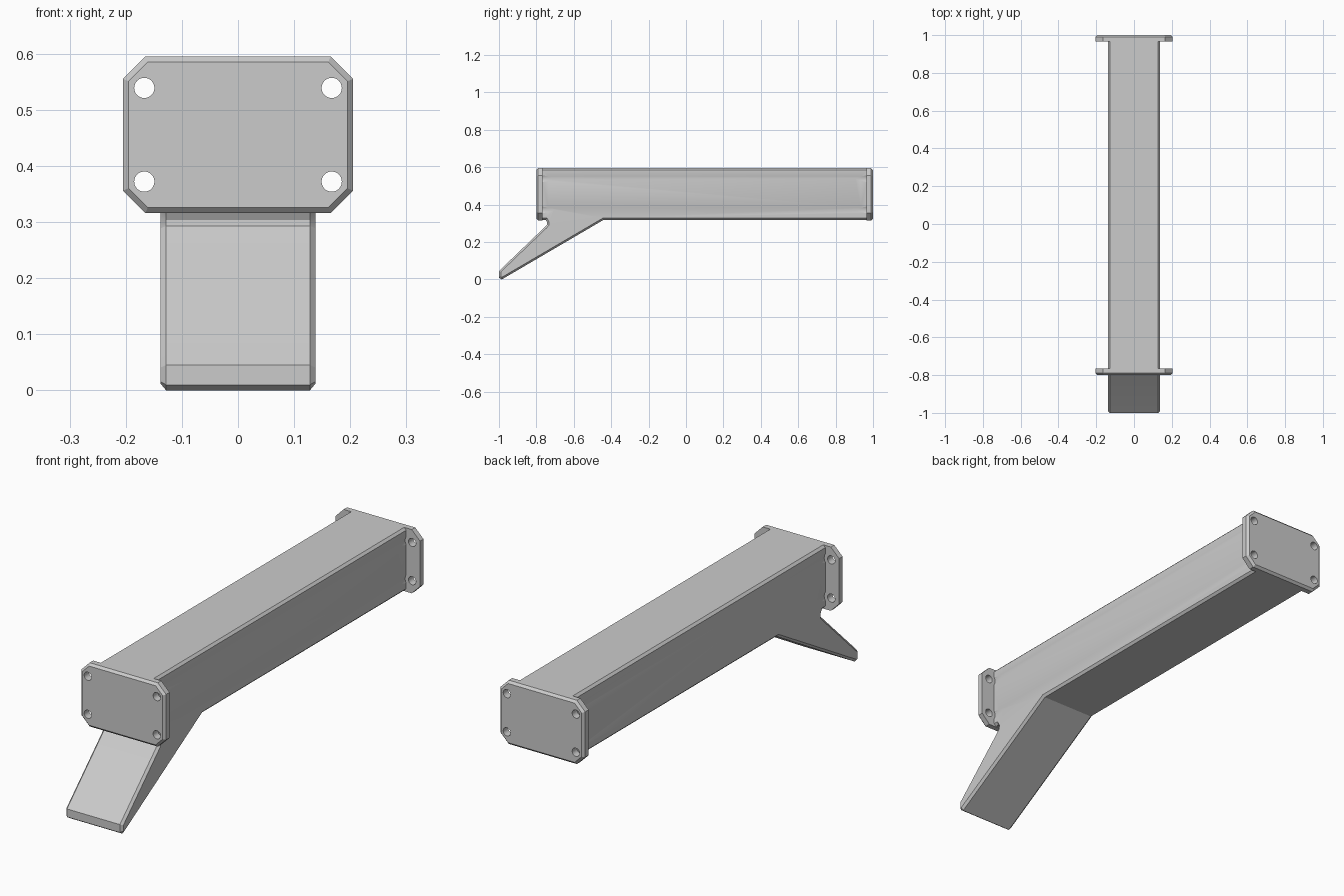
import bpy, bmesh, math
from mathutils import Matrix

cube = bpy.data.objects.get("Cube")
if cube:
    bpy.data.objects.remove(cube)

grey = bpy.data.materials.new("light_grey")
grey.use_nodes = True
colour = (0.6, 0.6, 0.6, 1)
grey.diffuse_color = colour
grey.node_tree.nodes["Principled BSDF"].inputs["Base Color"].default_value = colour


def finish(name, bm):
    bmesh.ops.recalc_face_normals(bm, faces=bm.faces)
    mesh = bpy.data.meshes.new(name)
    bm.to_mesh(mesh)
    bm.free()
    mesh.materials.append(grey)
    obj = bpy.data.objects.new(name, mesh)
    bpy.context.collection.objects.link(obj)
    return obj


def extrude(name, points, offset, chamfer):
    """Extrude a closed outline and chamfer the edges selected by a rule."""
    bm = bmesh.new()
    face = bm.faces.new([bm.verts.new(p) for p in points])
    new = bmesh.ops.extrude_face_region(bm, geom=[face])["geom"]
    bmesh.ops.translate(bm, vec=offset, verts=[v for v in new if isinstance(v, bmesh.types.BMVert)])
    edges = [e for e in bm.edges if chamfer(e)]
    bmesh.ops.bevel(bm, geom=edges, offset=0.01, segments=1, affect='EDGES', clamp_overlap=True)
    return finish(name, bm)


def cone(name, x, y, z, r1, r2, depth, direction):
    """Cutter along y, starting at y and running in the given direction."""
    bm = bmesh.new()
    bmesh.ops.create_cone(bm, cap_ends=True, segments=32, radius1=r1, radius2=r2, depth=depth,
                          matrix=Matrix.Translation((x, y + direction * depth / 2, z))
                          @ Matrix.Rotation(-direction * math.pi / 2, 4, 'X'))
    obj = finish(name, bm)
    obj.hide_render = True
    return obj


def boolean(target, tool, operation):
    mod = target.modifiers.new("boolean", 'BOOLEAN')
    mod.object, mod.operation, mod.solver = tool, operation, 'EXACT'
    bpy.context.view_layer.objects.active = target
    bpy.ops.object.modifier_apply(modifier=mod.name)
    bpy.data.objects.remove(tool)


# Beam with the slanted leg, as one side profile
W = 0.138
profile = [(-0.78, 0.595), (0.98, 0.595), (0.98, 0.319), (-0.44, 0.319), (-0.985, 0),
           (-1, 0.01), (-1, 0.045), (-0.752, 0.283), (-0.743, 0.293), (-0.742, 0.304),
           (-0.75, 0.319), (-0.78, 0.319)]
body = extrude("beam_with_leg", [(-W, y, z) for y, z in profile], (2 * W, 0, 0),
               lambda e: abs(e.verts[0].co.x - e.verts[1].co.x) < 1e-4)

# Screw clearance grooves in the beam sides
ends = [(-0.8, 1), (1, -1)]
holes = [(x, z) for x in (-0.167, 0.167) for z in (0.372, 0.539)]
for y, d in ends:
    for x, z in holes:
        boolean(body, cone("groove_cutter", x, y, z, 0.037, 0.025, 0.14, d), 'DIFFERENCE')

# Eight-sided end flanges with screw holes
X, LOW, HIGH, C = 0.205, 0.316, 0.595, 0.04
octagon = [(-X, LOW + C), (-X + C, LOW), (X - C, LOW), (X, LOW + C),
           (X, HIGH - C), (X - C, HIGH), (-X + C, HIGH), (-X, HIGH - C)]
for (y, d), name in zip(ends, ("front_flange", "back_flange")):
    flange = extrude(name, [(x, y, z) for x, z in octagon], (0, 0.034 * d, 0),
                     lambda e: all(abs(v.co.y - y) < 1e-4 for v in e.verts))
    boolean(body, flange, 'UNION')
    for x, z in holes:
        boolean(body, cone("hole_cutter", x, y - d * 0.02, z, 0.018, 0.018, 0.08, d), 'DIFFERENCE')

# Smooth the round cuts and keep the flat faces crisp
bpy.ops.object.select_all(action='DESELECT')
body.select_set(True)
bpy.context.view_layer.objects.active = body
bpy.ops.object.shade_smooth_by_angle(angle=math.radians(25))
